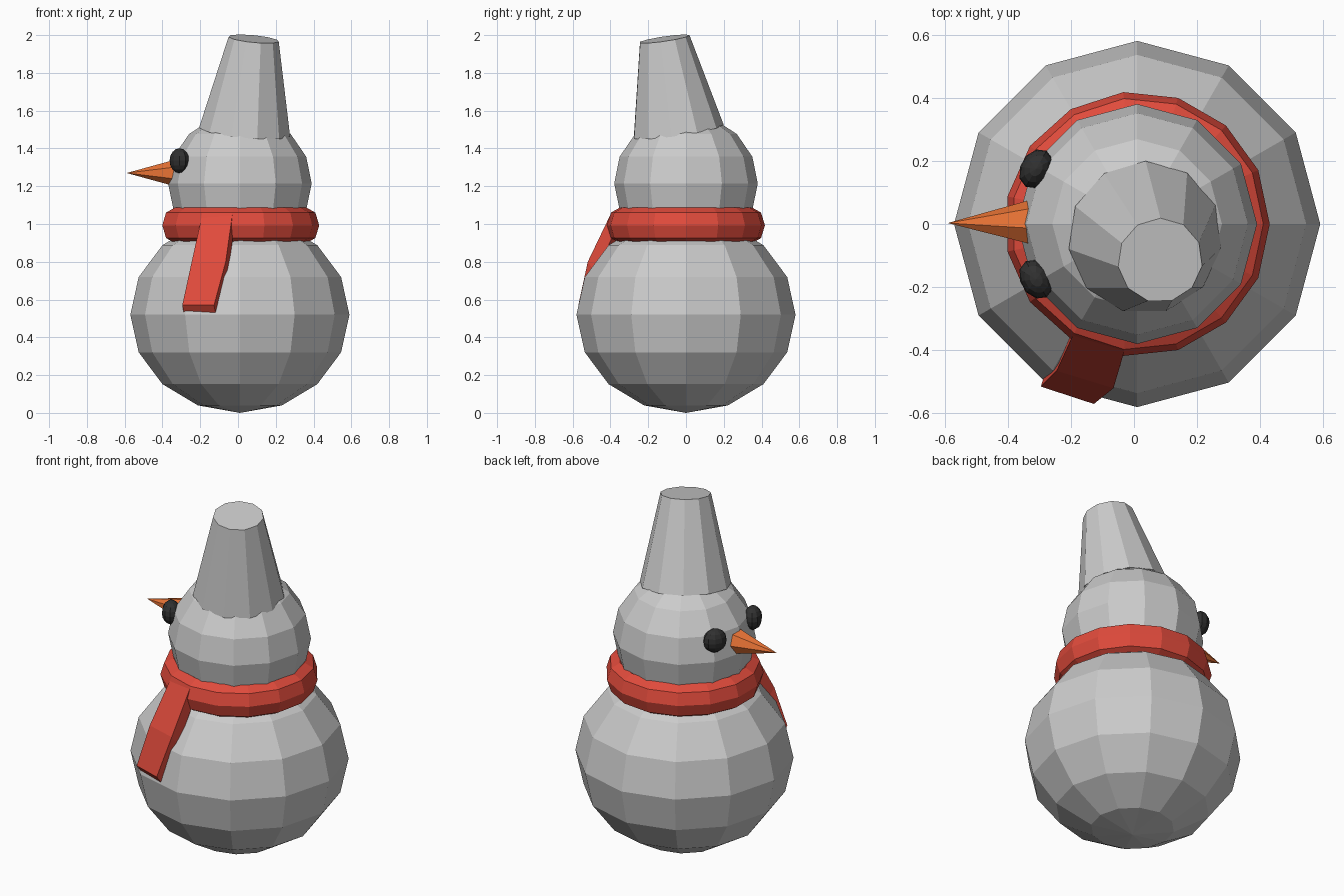
import bpy
import bmesh
from math import radians
from mathutils import Vector, Matrix

if "Cube" in bpy.data.objects:
    bpy.data.objects.remove(bpy.data.objects["Cube"])


def paint(name, rgb):
    mat = bpy.data.materials.new(name)
    mat.diffuse_color = (*rgb, 1)
    mat.use_nodes = True
    mat.node_tree.nodes["Principled BSDF"].inputs["Base Color"].default_value = mat.diffuse_color
    return mat


def finish(name, mat=None):
    ob = bpy.context.object
    ob.name = name
    if mat:
        ob.data.materials.append(mat)
    return ob


def ball(name, loc, scale, segs, rings, mat=None, turn=0):
    bpy.ops.mesh.primitive_uv_sphere_add(segments=segs, ring_count=rings, radius=1,
                                         location=loc, rotation=(0, 0, turn))
    ob = finish(name, mat)
    ob.scale = scale
    return ob


def taper(name, start, end, r1, r2, sides, spin, mat=None):
    # cone between two points, spun about its own axis
    a, b = Vector(start), Vector(end)
    bpy.ops.mesh.primitive_cone_add(vertices=sides, radius1=r1, radius2=r2, depth=(b - a).length)
    ob = finish(name, mat)
    ob.data.transform(Matrix.Rotation(radians(spin), 4, 'Z'))
    ob.rotation_euler = Vector((0, 0, 1)).rotation_difference(b - a).to_euler()
    ob.location = (a + b) / 2
    return ob


red = paint("red", (0.75, 0.07, 0.045))
orange = paint("orange", (0.8, 0.17, 0.035))
black = paint("black", (0.03, 0.03, 0.03))

# Snow balls
ball("body", (0.01, 0, 0.52), (0.58, 0.58, 0.52), 12, 8)
ball("head", (0.01, 0, 1.215), (0.38, 0.38, 0.37), 12, 8)

# Leaning hat
taper("hat", (0.035, -0.043, 1.49), (0.083, -0.115, 1.98), 0.245, 0.135, 11, 0)

# Eyes, flattened against the head
for side, label in ((1, "back"), (-1, "front")):
    ball("eye_" + label, (-0.31, 0.175 * side, 1.335), (0.05, 0.066, 0.066), 10, 8,
         black, radians(-30 * side))

# Nose
taper("nose", (-0.33, 0.003, 1.27), (-0.59, 0.003, 1.27), 0.073, 0, 7, 0, orange)

# Scarf ring
bpy.ops.mesh.primitive_torus_add(major_segments=15, minor_segments=8, major_radius=0.35,
                                 minor_radius=0.07, location=(0.01, 0, 0.993))
finish("scarf_ring", red).scale = (1, 1, 1.36)

# Scarf tail: outer left and right edge points at each bend, thickened inward
bends = [((-0.19, -0.345, 1.05), (-0.03, -0.40, 1.05)),
         ((-0.245, -0.465, 0.80), (-0.065, -0.52, 0.80)),
         ((-0.295, -0.515, 0.57), (-0.127, -0.57, 0.57))]
inward = Vector((0.012, 0.04, -0.058))
bm = bmesh.new()
loops = []
for left, right in bends:
    l, r = Vector(left), Vector(right)
    loops.append([bm.verts.new(p) for p in (l, r, r + inward, l + inward)])
for a, b in zip(loops, loops[1:]):
    for i in range(4):
        j = (i + 1) % 4
        bm.faces.new((a[i], a[j], b[j], b[i]))
bm.faces.new(loops[0])
bm.faces.new(loops[-1])
bmesh.ops.recalc_face_normals(bm, faces=bm.faces)
mesh = bpy.data.meshes.new("scarf_tail")
bm.to_mesh(mesh)
bm.free()
mesh.materials.append(red)
bpy.context.collection.objects.link(bpy.data.objects.new("scarf_tail", mesh))
